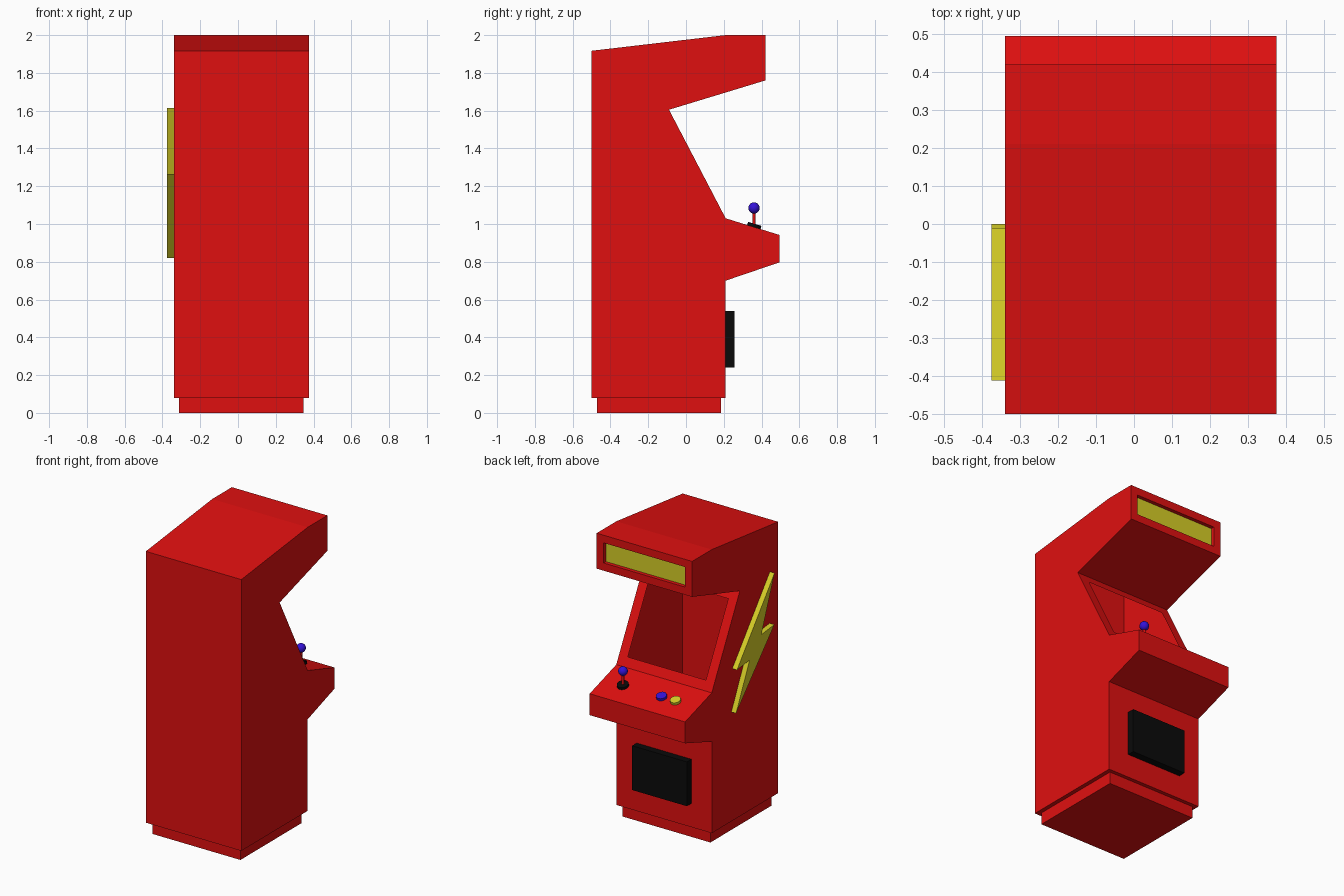
import bpy, bmesh, math
from mathutils import Vector, Matrix

if "Cube" in bpy.data.objects:
    bpy.data.objects.remove(bpy.data.objects["Cube"])

CX, HALF = 0.0175, 0.3575      # cabinet centre and half width
TILT = -math.atan2(0.085, 0.285)  # control panel slope


def material(name, rgb):
    m = bpy.data.materials.new(name)
    m.diffuse_color = (*rgb, 1)
    m.use_nodes = True
    m.node_tree.nodes["Principled BSDF"].inputs["Base Color"].default_value = m.diffuse_color
    return m


RED = material("cabinet red", (0.74, 0.005, 0.005))
YELLOW = material("yellow", (0.68, 0.62, 0.02))
BLACK = material("black", (0.003, 0.003, 0.003))
BLUE = material("blue", (0.035, 0.006, 0.68))


def finish(bm, name, *mats):
    me = bpy.data.meshes.new(name)
    bm.to_mesh(me)
    bm.free()
    ob = bpy.data.objects.new(name, me)
    bpy.context.collection.objects.link(ob)
    for m in mats:
        me.materials.append(m)
    return ob


def prism(profile, x0, x1):
    """Extrude a (y, z) outline along x."""
    bm = bmesh.new()
    f = bm.faces.new([bm.verts.new((x0, y, z)) for y, z in profile])
    ext = bmesh.ops.extrude_face_region(bm, geom=[f], use_keep_orig=True)
    verts = [v for v in ext["geom"] if isinstance(v, bmesh.types.BMVert)]
    bmesh.ops.translate(bm, verts=verts, vec=(x1 - x0, 0, 0))
    bmesh.ops.recalc_face_normals(bm, faces=bm.faces)
    return bm


def box(name, mat, x0, x1, y0, y1, z0, z1):
    return finish(prism([(y0, z0), (y1, z0), (y1, z1), (y0, z1)], x0, x1), name, mat)


def disc(name, mat, x, y, z, r, h, tilt=0.0, sides=16):
    bm = bmesh.new()
    bmesh.ops.create_cone(bm, cap_ends=True, segments=sides, radius1=r, radius2=r, depth=h,
                          matrix=Matrix.Translation((x, y, z)) @ Matrix.Rotation(tilt, 4, 'X'))
    return finish(bm, name, mat)


def face_near(bm, y, z):
    p = Vector((CX, y, z))
    return min(bm.faces, key=lambda f: (f.calc_center_median() - p).length)


# Hollow cabinet shell
side = [(-0.5, 0.08), (-0.5, 1.917), (0.21, 2.0), (0.42, 2.0), (0.42, 1.76), (-0.09, 1.605),
        (0.21, 1.03), (0.495, 0.942), (0.495, 0.797), (0.21, 0.70), (0.21, 0.08)]
bm = prism(side, CX - HALF, CX + HALF)

# Screen opening in the sloped face
screen = face_near(bm, 0.06, 1.3175)
normal = screen.normal.copy()
bmesh.ops.inset_region(bm, faces=[screen], thickness=0.065, use_even_offset=True)
bmesh.ops.delete(bm, geom=[screen], context='FACES')

# Recessed yellow marquee
sign = face_near(bm, 0.42, 1.88)
bmesh.ops.inset_region(bm, faces=[sign], thickness=0.052, use_even_offset=True)
bmesh.ops.inset_region(bm, faces=[sign], thickness=0.0, depth=-0.025)
sign.material_index = 1
finish(bm, "cabinet", RED, YELLOW)

# Plinth
box("plinth", RED, CX - 0.33, CX + 0.33, -0.47, 0.185, 0.0, 0.08)

# Raised screen frame
top, bottom = Vector((0, -0.09, 1.605)), Vector((0, 0.21, 1.03))
along = (bottom - top).normalized()
a, b = top + along * 0.045, top + along * 0.61
w = HALF - 0.025
bm = bmesh.new()
f = bm.faces.new([bm.verts.new(p + Vector((CX + s * w, 0, 0)))
                  for p, s in ((a, -1), (b, -1), (b, 1), (a, 1))])
f.normal_update()
if f.normal.dot(normal) < 0:
    f.normal_flip()
bmesh.ops.inset_region(bm, faces=[f], thickness=0.036, use_even_offset=True)
bmesh.ops.delete(bm, geom=[f], context='FACES')
frame = finish(bm, "screen_frame", RED)
solid = frame.modifiers.new("thickness", 'SOLIDIFY')
solid.thickness, solid.offset = 0.024, 1

# Coin door
box("coin_door", BLACK, CX - 0.205, CX + 0.205, 0.205, 0.258, 0.24, 0.54)

# Joystick
disc("joystick_base", BLACK, 0.22, 0.361, 0.99, 0.037, 0.02, TILT)
disc("joystick_shaft", RED, 0.22, 0.36, 1.025, 0.009, 0.09)
bm = bmesh.new()
bmesh.ops.create_uvsphere(bm, u_segments=20, v_segments=12, radius=0.03,
                          matrix=Matrix.Translation((0.22, 0.36, 1.085)))
for f in bm.faces:
    f.smooth = True
finish(bm, "joystick_ball", BLUE)

# Buttons
for name, mat, x in (("blue_button", BLUE, -0.07), ("yellow_button", YELLOW, -0.175)):
    disc(name, mat, x, 0.361, 0.99, 0.034, 0.022, TILT)

# Lightning bolt on the side
bolt = [(-0.412, 1.613), (-0.01, 1.11), (-0.145, 1.125), (0.0, 0.82),
        (-0.41, 1.265), (-0.27, 1.25)]
finish(prism(bolt, -0.375, CX - HALF), "side_bolt", YELLOW)
